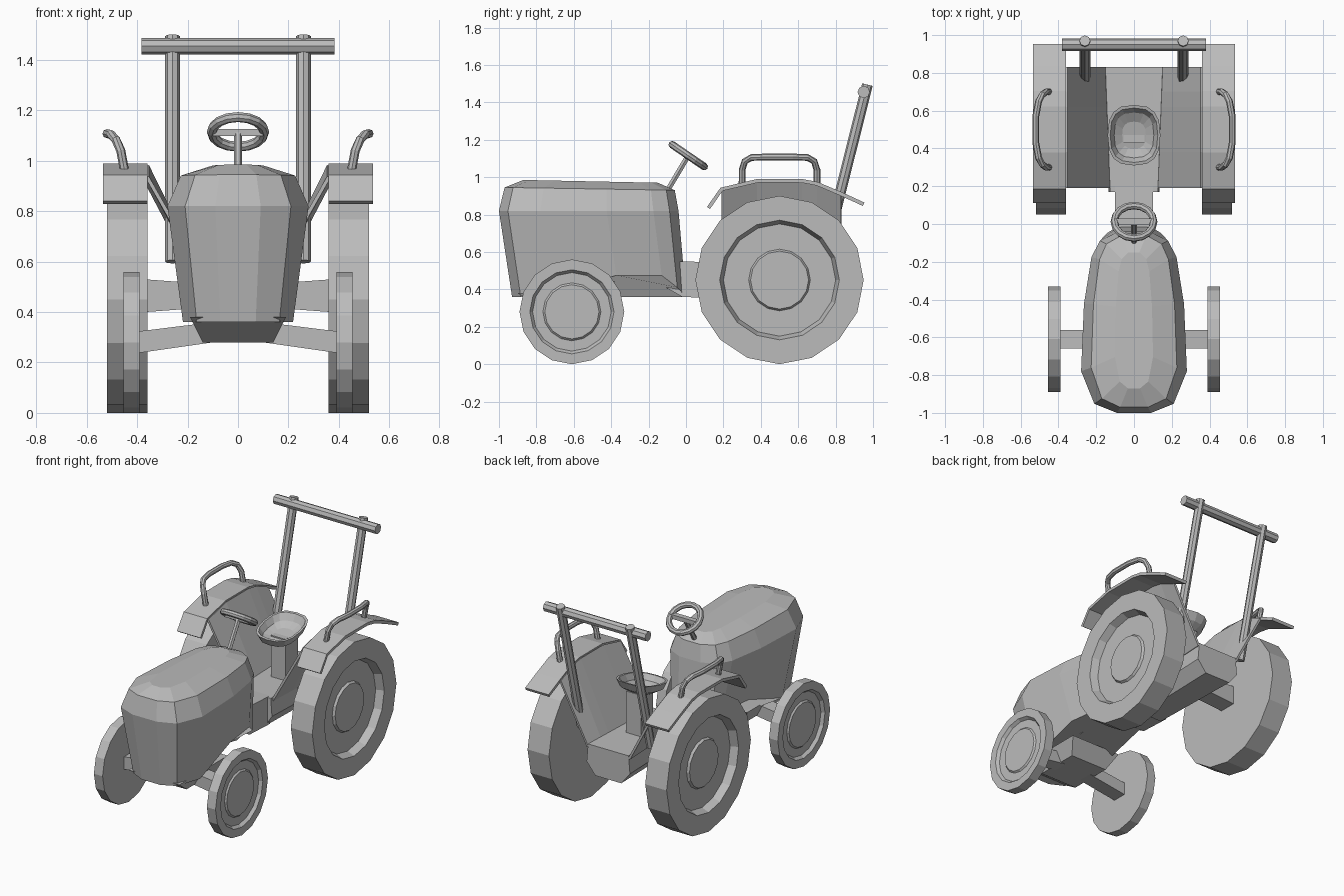
import bpy, bmesh, math
from mathutils import Vector

cube = bpy.data.objects.get("Cube")
if cube:
    bpy.data.objects.remove(cube, do_unlink=True)

GREY = (0.5, 0.5, 0.5, 1)
paint = bpy.data.materials.new("plain grey")
paint.use_nodes = True
paint.diffuse_color = GREY
paint.node_tree.nodes["Principled BSDF"].inputs["Base Color"].default_value = GREY


def make(name, rings, closed=True, mirror=False, thickness=0):
    """Skin a row of rings; closed rings get end caps, open ones stay a sheet."""
    bm = bmesh.new()
    rows = [[bm.verts.new(p) for p in ring] for ring in rings]
    n = len(rows[0])
    for a, b in zip(rows, rows[1:]):
        for i in range(n if closed else n - 1):
            j = (i + 1) % n
            bm.faces.new((a[i], a[j], b[j], b[i]))
    if closed:
        bm.faces.new(rows[0])
        bm.faces.new(rows[-1])
    bmesh.ops.recalc_face_normals(bm, faces=bm.faces[:])
    mesh = bpy.data.meshes.new(name)
    bm.to_mesh(mesh)
    bm.free()
    obj = bpy.data.objects.new(name, mesh)
    bpy.context.collection.objects.link(obj)
    mesh.materials.append(paint)
    if thickness:
        solid = obj.modifiers.new("thickness", 'SOLIDIFY')
        solid.thickness = thickness
        solid.offset = 0
    if mirror:
        obj.modifiers.new("other side", 'MIRROR')
    return obj


def disc(x, y, z, r, sides):
    """Ring of points around the x axis."""
    turns = [2 * math.pi * i / sides for i in range(sides)]
    return [(x, y + r * math.sin(t), z + r * math.cos(t)) for t in turns]


def rect_x(x, y, z, hy, hz):
    """Rectangle across the x axis."""
    return [(x, y + a * hy, z + b * hz) for a, b in ((-1, -1), (1, -1), (1, 1), (-1, 1))]


def rect_z(z, hx, y0, y1):
    """Rectangle across the z axis."""
    return [(-hx, y0, z), (hx, y0, z), (hx, y1, z), (-hx, y1, z)]


def tube(name, path, r, sides=8, mirror=False):
    """Round tube along a path that mostly runs in the y-z plane."""
    pts = [Vector(p) for p in path]
    rings = []
    for i, p in enumerate(pts):
        t = (pts[min(i + 1, len(pts) - 1)] - pts[max(i - 1, 0)]).normalized()
        n = (Vector((1, 0, 0)) - t * t.x).normalized()
        b = t.cross(n)
        turns = [2 * math.pi * k / sides for k in range(sides)]
        rings.append([p + r * (n * math.cos(a) + b * math.sin(a)) for a in turns])
    return make(name, rings, mirror=mirror)


# Wheels: tread, recessed rim and raised hub as turned profiles of (x, radius)
def wheel(name, y, z, profile):
    make(name, [disc(x, y, z, r, 16) for x, r in profile], mirror=True)


wheel("rear_wheels", 0.5, 0.45,
      [(.36, .45), (.52, .45), (.52, .32), (.47, .3), (.47, .165), (.485, .155)])
wheel("front_wheels", -0.61, 0.28,
      [(.39, .28), (.455, .28), (.455, .225), (.435, .21), (.435, .155), (.445, .145)])

# Hood: one half outline (half width, position from nose to dash), scaled per level
outline = [(.09, 0), (.21, .05), (.28, .23), (.265, .6), (.225, .86), (.18, .95), (.08, 1)]
belly = [0, 0, 0, .115, .115, .05, 0]
levels = [(.36, .78, -.93, 0), (.82, 1, -1, -.04), (.945, .81, -.97, -.06), (.985, .36, -.87, -.15)]
rings = []
for k, (z, sx, nose, dash) in enumerate(levels):
    half = []
    for (w, f), lift in zip(outline, belly):
        drop = 0.015 * f if k > 1 else 0
        half.append((w * sx, nose + f * (dash - nose), z - drop + (lift if k == 0 else 0)))
    rings.append(half + [(-x, y, h) for x, y, h in reversed(half)])
make("hood", rings)

# Chassis under the hood, and the neck that joins the rear body
make("front_pan", [rect_z(.28, .14, -.75, -.45), rect_z(.38, .19, -.9, -.38)])
side = [(-.42, .44), (-.16, .44), (-.02, .36), (.2, .35), (.2, .54), (0, .55), (-.42, .55)]
make("chassis", [[(x, y, z) for y, z in side] for x in (-.1, .1)])

# Rear body: tapered trough with a flat floor
section = [(.09, .34), (.15, .42), (.14, .54)]
section += [(-x, z) for x, z in reversed(section)]
make("rear_body", [[(x * s, y, z) for x, z in section] for y, s in ((.17, .9), (.83, 1.08))])

# Axles, tapering between body and wheels
make("front_axle", [rect_x(.1, -.61, .32, .05, .04), rect_x(.4, -.61, .28, .05, .043)], mirror=True)
make("rear_axle", [rect_x(.1, .5, .465, .06, .045), rect_x(.37, .5, .465, .06, .065)], mirror=True)

# Fenders: arched top strip and sloping inner panel
arch = [(.12, .835), (.19, .935), (.38, .98), (.62, .98), (.7, .965), (.83, .91), (.95, .855)]
make("fender_tops", [[(x, y, z) for y, z in arch] for x in (.36, .535)],
     closed=False, mirror=True, thickness=.02)
upper = [(.36, y, z) for y, z in arch[1:-1]]
lower = [(.125 + .03 * (y - .19) / .64, y, .52) for x, y, z in upper]
make("fender_panels", [upper, lower], closed=False, mirror=True, thickness=.015)

# Grab rails on the fenders
rail = [(.45, .3, .96), (.465, .3, 1.04), (.485, .315, 1.085), (.505, .35, 1.105), (.52, .43, 1.108)]
rail += [(x, 1 - y, z) for x, y, z in reversed(rail)]
tube("grab_rails", rail, .018, mirror=True)

# Roll bar: two leaning posts and a crossbar
tube("roll_bar_posts", [(.26, .745, .6), (.26, .97, 1.495)], .029, mirror=True)
make("roll_bar_crossbar", [disc(x, .95, 1.455, .033, 8) for x in (-.382, .382)])

# Seat: shallow dished shell, raised at the back, on a pedestal
def seat_ring(s, z):
    ring = []
    for i in range(16):
        t = 2 * math.pi * i / 16
        c, d = math.cos(t), math.sin(t)
        x = .14 * s * math.copysign(abs(c) ** .75, c)
        y = .16 * s * math.copysign(abs(d) ** .75, d)
        ring.append((x, .47 + y, z + .2 * y))
    return ring


make("seat", [seat_ring(s, z) for s, z in ((.5, .8), (.85, .83), (1, .88), (.9, .88), (.75, .84), (.45, .82))])
make("seat_pedestal", [rect_z(z, .055, .43, .56) for z in (.53, .82)])

# Steering wheel, spoke and column
bpy.ops.mesh.primitive_torus_add(major_segments=16, minor_segments=8, major_radius=.104,
                                 minor_radius=.02, location=(0, .012, 1.115), rotation=(-.6, 0, 0))
rim = bpy.context.object
rim.name = "steering_wheel"
rim.data.materials.append(paint)
make("steering_spoke", [rect_x(x, .012, 1.112, .018, .014) for x in (-.1, .1)])
tube("steering_column", [(0, -.11, .91), (0, .012, 1.115)], .016, sides=6)
